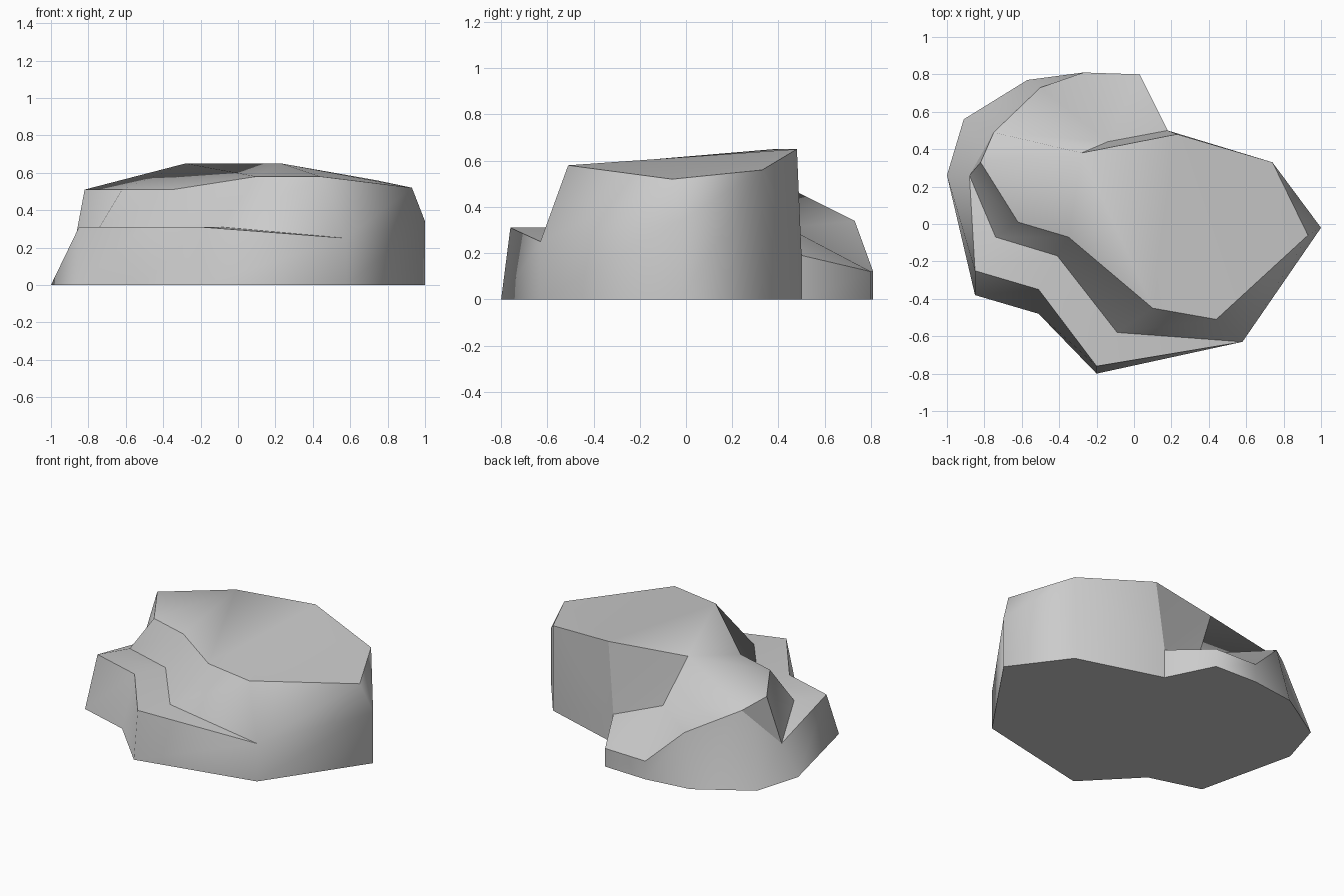
import bpy
import bmesh

cube = bpy.data.objects.get("Cube")
if cube:
    bpy.data.objects.remove(cube, do_unlink=True)

# Stone colour
stone = bpy.data.materials.new("grey stone")
stone.use_nodes = True
colour = (0.6, 0.6, 0.6, 1)
stone.diffuse_color = colour
stone.node_tree.nodes["Principled BSDF"].inputs["Base Color"].default_value = colour

bm = bmesh.new()


def ring(points):
    return [bm.verts.new(p) for p in points]


def face(*verts):
    """Add a face, skipping strips that collapse where rings meet."""
    corners = list(dict.fromkeys(verts))
    if len(corners) > 2:
        bm.faces.new(corners)


# Ground outline, running clockwise from the left-hand corner
ground = ring((x, y, 0) for x, y in [
    (1, -.02), (.58, -.63), (-.2, -.8), (-.51, -.48), (-.85, -.38), (-1, .26),
    (-.91, .56), (-.57, .77), (-.27, .81), (.03, .8), (.18, .5), (.74, .33)])

# Outer rim of the ledges
rim = ring([
    (1, -.02, .34), (.58, -.63, .25), (-.2, -.76, .31), (-.51, -.35, .31),
    (-.85, -.25, .31), (-.88, .26, .19), (-.75, .49, .46), (-.5, .73, .34),
    (-.27, .81, .12), (.03, .8, .12), (.18, .5, .19), (.74, .33, .56)])

# Foot of the upper wall, sharing the rim where there is no ledge
front_foot = ring([(-.09, -.58, .31), (-.41, -.17, .31), (-.74, -.07, .31)])
back_foot, = ring([(-.14, .44, .31)])
foot = rim[:2] + front_foot + rim[5:7] + [back_foot] * 3 + rim[10:]

# Edge of the plateau
crest = ring([(.93, -.06, .52), (.44, -.51, .58), (.1, -.45, .58),
              (-.35, -.07, .51), (-.62, .01, .51), (-.82, .33, .51)])
peak, shoulder = ring([(-.28, .38, .65), (.23, .48, .65)])
top = crest + [peak] * 4 + [shoulder, rim[-1]]

# Walls and ledges between neighbouring rings
count = len(ground)
for low, high in ((ground, rim), (rim, foot), (foot, top)):
    for i in range(count):
        j = (i + 1) % count
        face(low[i], low[j], high[i])
        face(low[j], high[j], high[i])

# Plateau in two gentle slopes, and the flat underside
for a, b in zip(crest[2:], crest[3:]):
    face(peak, a, b)
face(peak, shoulder, crest[2])
for a, b in ((crest[2], crest[1]), (crest[1], crest[0]), (crest[0], rim[-1])):
    face(shoulder, a, b)
face(*ground)

bmesh.ops.recalc_face_normals(bm, faces=bm.faces)
for f in bm.faces:
    f.smooth = True


def sharpen(path):
    for a, b in zip(path, path[1:]):
        edge = bm.edges.get((a, b)) if a is not b else None
        if edge:
            edge.smooth = False


# Hard edges along the ground, ledges, cliff and plateau
sharpen(ground + ground[:1])
sharpen(rim[1:11])
sharpen(foot[1:6])
sharpen(top[9:] + crest)
sharpen([ground[10], rim[10], back_foot, peak])
sharpen([rim[5], crest[5]])
sharpen([rim[10], shoulder])
sharpen([rim[6], crest[5]])

mesh = bpy.data.meshes.new("boulder")
bm.to_mesh(mesh)
bm.free()
mesh.materials.append(stone)
boulder = bpy.data.objects.new("boulder", mesh)
bpy.context.collection.objects.link(boulder)
